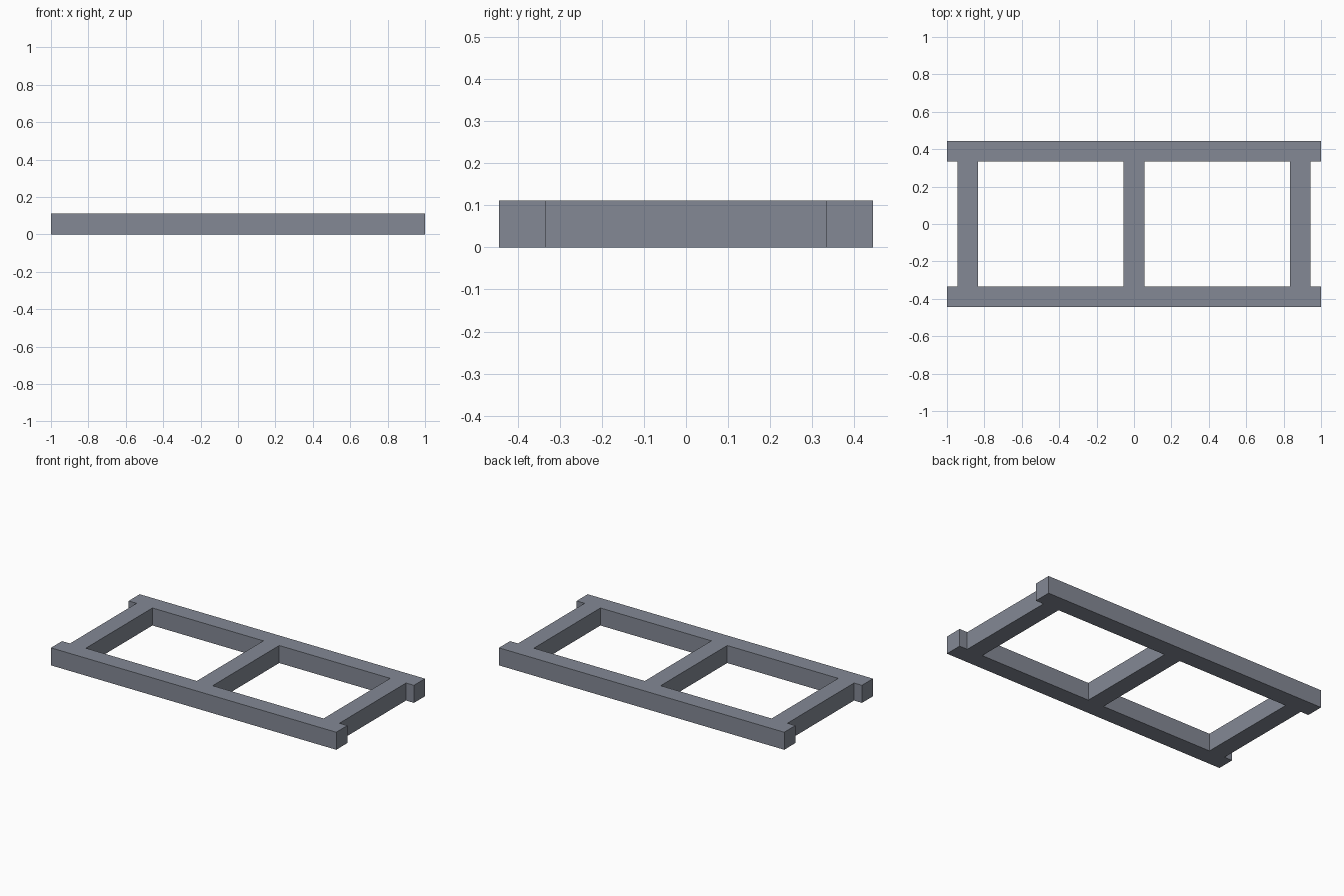
import bpy
import bmesh
import math

if "Cube" in bpy.data.objects:
    bpy.data.objects.remove(bpy.data.objects["Cube"])

T = 1 / 9          # square timber thickness
HALF_LEN = 1.0     # rail half length
HALF_WID = 4 / 9   # frame half width
INNER = HALF_WID - T

mat = bpy.data.materials.new("slate grey")
mat.diffuse_color = (0.23, 0.25, 0.30, 1)
mat.use_nodes = True
mat.node_tree.nodes["Principled BSDF"].inputs["Base Color"].default_value = mat.diffuse_color

# Plan grid: x and y lines where rails and crossbars begin and end
half_x = [T / 2, 7.5 * T, 8.5 * T, HALF_LEN]
xs = [-x for x in reversed(half_x)] + half_x
ys = [-HALF_WID, -INNER, INNER, HALF_WID]
crossbar_columns = {1, 3, 5}

# Fill the rail rows fully and the middle row only at the crossbars
bm = bmesh.new()
grid = [[bm.verts.new((x, y, 0)) for y in ys] for x in xs]
for i in range(len(xs) - 1):
    for j in range(len(ys) - 1):
        if j != 1 or i in crossbar_columns:
            bm.faces.new((grid[i][j], grid[i + 1][j],
                          grid[i + 1][j + 1], grid[i][j + 1]))

# Raise the plan into one seamless solid frame
result = bmesh.ops.extrude_face_region(bm, geom=bm.faces[:], use_keep_orig=True)
top = [g for g in result["geom"] if isinstance(g, bmesh.types.BMVert)]
bmesh.ops.translate(bm, verts=top, vec=(0, 0, T))
bmesh.ops.recalc_face_normals(bm, faces=bm.faces[:])

mesh = bpy.data.meshes.new("ladder_frame")
bm.to_mesh(mesh)
bm.free()
mesh.materials.append(mat)
frame = bpy.data.objects.new("ladder_frame", mesh)
bpy.context.collection.objects.link(frame)
